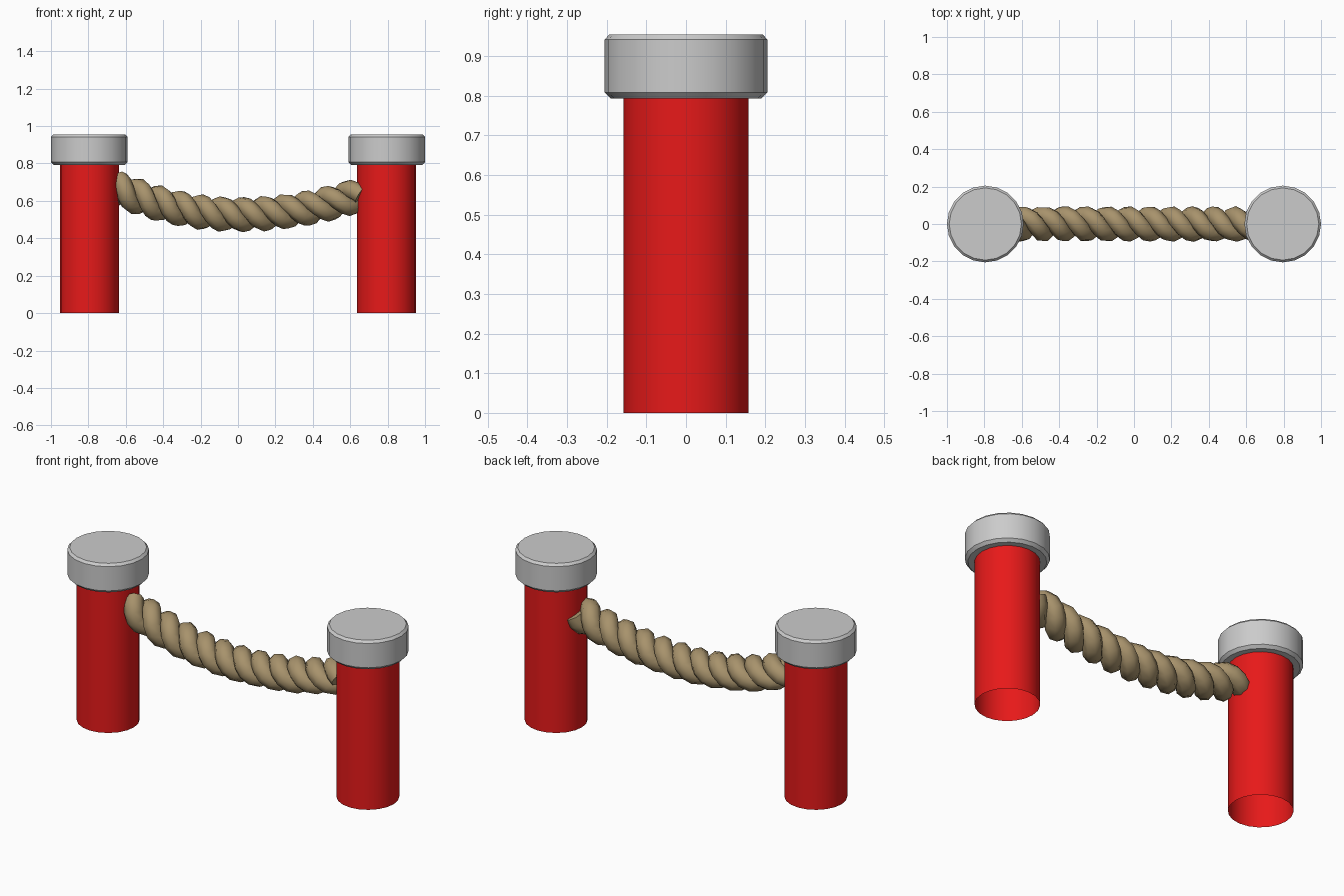
import bpy, bmesh
from math import pi, cos, sin, radians

if "Cube" in bpy.data.objects:
    bpy.data.objects.remove(bpy.data.objects["Cube"])

SIDES = 20


def material(name, color):
    m = bpy.data.materials.new(name)
    m.diffuse_color = (*color, 1)
    m.use_nodes = True
    m.node_tree.nodes["Principled BSDF"].inputs["Base Color"].default_value = m.diffuse_color
    return m


def lathe(name, profile, x, mat=None):
    """Revolve (radius, z) rings; a zero radius closes the end with a flat face."""
    bm = bmesh.new()
    rings = []
    for r, z in profile:
        rings.append([bm.verts.new((r * cos(2 * pi * i / SIDES), r * sin(2 * pi * i / SIDES), z))
                      for i in range(SIDES)])
    for a, b in zip(rings, rings[1:]):
        for i in range(SIDES):
            j = (i + 1) % SIDES
            bm.faces.new((a[i], a[j], b[j], b[i]))
    if mat is None:
        bm.faces.new(rings[0][::-1])
        bm.faces.new(rings[-1])
    me = bpy.data.meshes.new(name)
    bm.to_mesh(me)
    bm.free()
    ob = bpy.data.objects.new(name, me)
    bpy.context.collection.objects.link(ob)
    ob.location.x = x
    if mat:
        me.materials.append(mat)
    smooth(ob, 30)
    return ob


def smooth(ob, angle):
    bpy.ops.object.select_all(action='DESELECT')
    ob.select_set(True)
    bpy.context.view_layer.objects.active = ob
    bpy.ops.object.shade_smooth_by_angle(angle=radians(angle))


red = material("red_paint", (0.8, 0.01, 0.01))
tan = material("rope_fibre", (0.39, 0.29, 0.15))

# Two open-bottomed posts with bevelled caps
for side, x in (("left", -0.795), ("right", 0.795)):
    lathe(side + "_post", [(0.158, 0), (0.158, 0.80)], x, red)
    lathe(side + "_cap", [(0.19, 0.793), (0.205, 0.808), (0.205, 0.942), (0.193, 0.955)], x)


# Sagging rope made of two twisted strands
def strand(name, phase, end=0.655, helix=0.046, radius=0.05, spacing=0.114, steps=58):
    cu = bpy.data.curves.new(name, 'CURVE')
    cu.dimensions = '3D'
    cu.bevel_depth = radius
    cu.bevel_resolution = 2
    cu.use_fill_caps = True
    sp = cu.splines.new('POLY')
    sp.points.add(steps)
    for i, p in enumerate(sp.points):
        x = -end + 2 * end * i / steps
        sag = 0.527 + (0.33 if x < 0 else 0.25) * x * x
        slope = 2 * (0.33 if x < 0 else 0.25) * x
        t = pi / 2 + (x + 0.543) * pi / spacing + phase
        p.co = (x - slope * helix * sin(t), helix * cos(t), sag + helix * sin(t), 1)
    ob = bpy.data.objects.new(name, cu)
    bpy.context.collection.objects.link(ob)
    bpy.ops.object.select_all(action='DESELECT')
    ob.select_set(True)
    bpy.context.view_layer.objects.active = ob
    bpy.ops.object.convert(target='MESH')
    ob = bpy.context.view_layer.objects.active
    ob.data.materials.clear()
    ob.data.materials.append(tan)
    smooth(ob, 60)


strand("rope_strand_a", 0)
strand("rope_strand_b", pi)
